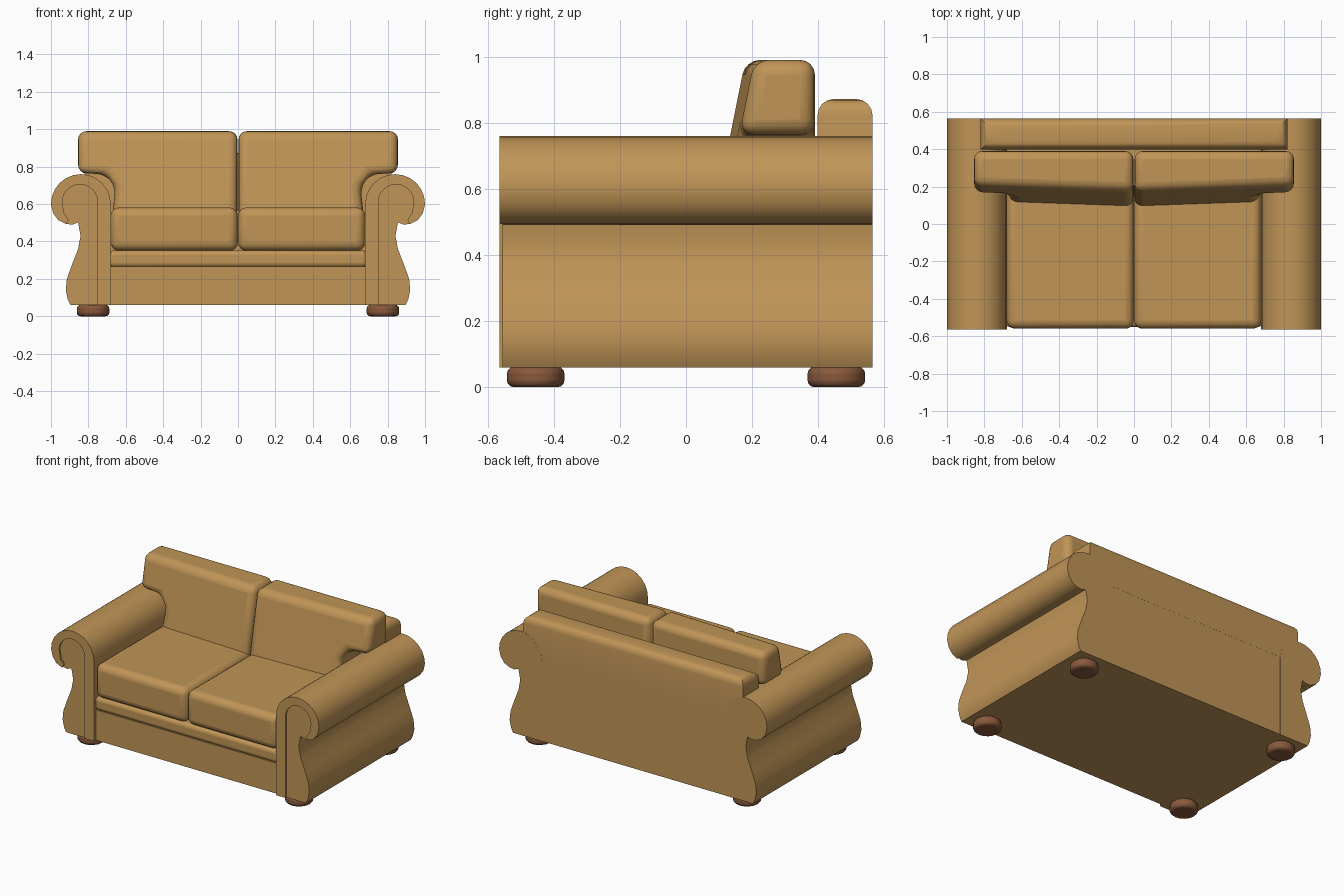
import bpy, bmesh
from math import radians, cos, sin
from mathutils import Vector

if "Cube" in bpy.data.objects:
    bpy.data.objects.remove(bpy.data.objects["Cube"])


def material(name, rgb):
    m = bpy.data.materials.new(name)
    m.diffuse_color = (*rgb, 1)
    m.use_nodes = True
    m.node_tree.nodes["Principled BSDF"].inputs["Base Color"].default_value = m.diffuse_color
    return m


FABRIC = material("tan_fabric", (0.53, 0.30, 0.095))
WOOD = material("brown_wood", (0.25, 0.10, 0.045))


def finish(name, bm, mat=FABRIC, bevel=0.0, segments=4):
    bmesh.ops.recalc_face_normals(bm, faces=bm.faces)
    me = bpy.data.meshes.new(name)
    bm.to_mesh(me)
    bm.free()
    me.materials.append(mat)
    ob = bpy.data.objects.new(name, me)
    bpy.context.collection.objects.link(ob)
    if bevel:
        mod = ob.modifiers.new("rounding", 'BEVEL')
        mod.width, mod.segments = bevel, segments
        mod.limit_method, mod.angle_limit = 'ANGLE', radians(25)
    bpy.ops.object.select_all(action='DESELECT')
    ob.select_set(True)
    bpy.context.view_layer.objects.active = ob
    bpy.ops.object.shade_smooth_by_angle(angle=radians(30))
    return ob


def prism(name, profile, side, front, back, **kw):
    """Extrude an (x, z) profile along y; front may depend on x and z."""
    f = front if callable(front) else (lambda x, z: front)
    bm = bmesh.new()
    a = [bm.verts.new((side * x, f(x, z), z)) for x, z in profile]
    b = [bm.verts.new((side * x, back, z)) for x, z in profile]
    bm.faces.new(a)
    bm.faces.new(b[::-1])
    n = len(a)
    for i in range(n):
        j = (i + 1) % n
        bm.faces.new((a[i], b[i], b[j], a[j]))
    return finish(name, bm, **kw)


def box_bm(lo, hi):
    bm = bmesh.new()
    bmesh.ops.create_cube(bm, size=1)
    lo, hi = Vector(lo), Vector(hi)
    for v in bm.verts:
        v.co = Vector(((v.co[i] + 0.5) * (hi[i] - lo[i]) + lo[i]) for i in range(3))
    return bm


def box(name, lo, hi, **kw):
    return finish(name, box_bm(lo, hi), **kw)


def arc(cx, cz, r, start, end, n):
    angles = [radians(start + (end - start) * i / n) for i in range(n + 1)]
    return [(cx + r * cos(t), cz + r * sin(t)) for t in angles]


# Arm outline: straight inside, rolled top, pinched waist and flared foot
scroll = [(0.68, 0.06)] + arc(0.84, 0.60, 0.16, 180, 0, 12) + [
    (0.988, 0.55), (0.96, 0.513), (0.92, 0.494)]
arm = scroll + [(0.885, 0.49), (0.855, 0.502), (0.842, 0.43), (0.855, 0.36),
                (0.89, 0.27), (0.915, 0.20), (0.921, 0.14), (0.91, 0.09), (0.895, 0.06)]
# Raised band following the arm outline on its front
band = scroll + [(0.905, 0.515), (0.93, 0.55)] + arc(0.845, 0.61, 0.095, 0, 180, 12) + [(0.75, 0.06)]
# Back cushion notched over the arm
cushion = [(0.003, 0.52), (0.675, 0.52), (0.655, 0.69), (0.71, 0.76),
           (0.855, 0.765), (0.855, 0.99), (0.003, 0.99)]


def cushion_front(x, z):
    return 0.09 + (z - 0.55) * 0.2 + x * 0.035


for side, label in ((-1, "left"), (1, "right")):
    prism(label + "_arm", arm, side, -0.555, 0.565)
    prism(label + "_arm_band", band, side, -0.565, -0.55)
    prism(label + "_back_cushion", cushion, side, cushion_front, 0.39, bevel=0.045)
    x0, x1 = sorted((0.001 * side, 0.68 * side))
    box(label + "_seat_cushion", (x0, -0.56, 0.35), (x1, 0.25, 0.582), bevel=0.045)
    # Bun feet
    for y, end in ((-0.455, "front"), (0.455, "back")):
        bm = bmesh.new()
        bmesh.ops.create_cone(bm, cap_ends=True, segments=16, radius1=0.087,
                              radius2=0.087, depth=0.061)
        bmesh.ops.translate(bm, verts=bm.verts, vec=(0.775 * side, y, 0.0305))
        finish(f"{end}_{label}_foot", bm, mat=WOOD, bevel=0.02, segments=3)

# Base, seat rail and back panel between the arms
box("base", (-0.69, -0.545, 0.06), (0.69, 0.564, 0.265))
box("seat_rail", (-0.69, -0.55, 0.262), (0.69, 0.5, 0.352), bevel=0.025)
box("back_panel", (-0.70, 0.40, 0.25), (0.70, 0.564, 0.76))

# Rounded top of the backrest
bm = box_bm((-0.82, 0.398, 0.60), (0.82, 0.5645, 0.872))
top = [e for e in bm.edges if all(v.co.z > 0.8 for v in e.verts)]
bmesh.ops.bevel(bm, geom=top, offset=0.05, segments=4, profile=0.5, affect='EDGES')
finish("backrest_top", bm)
